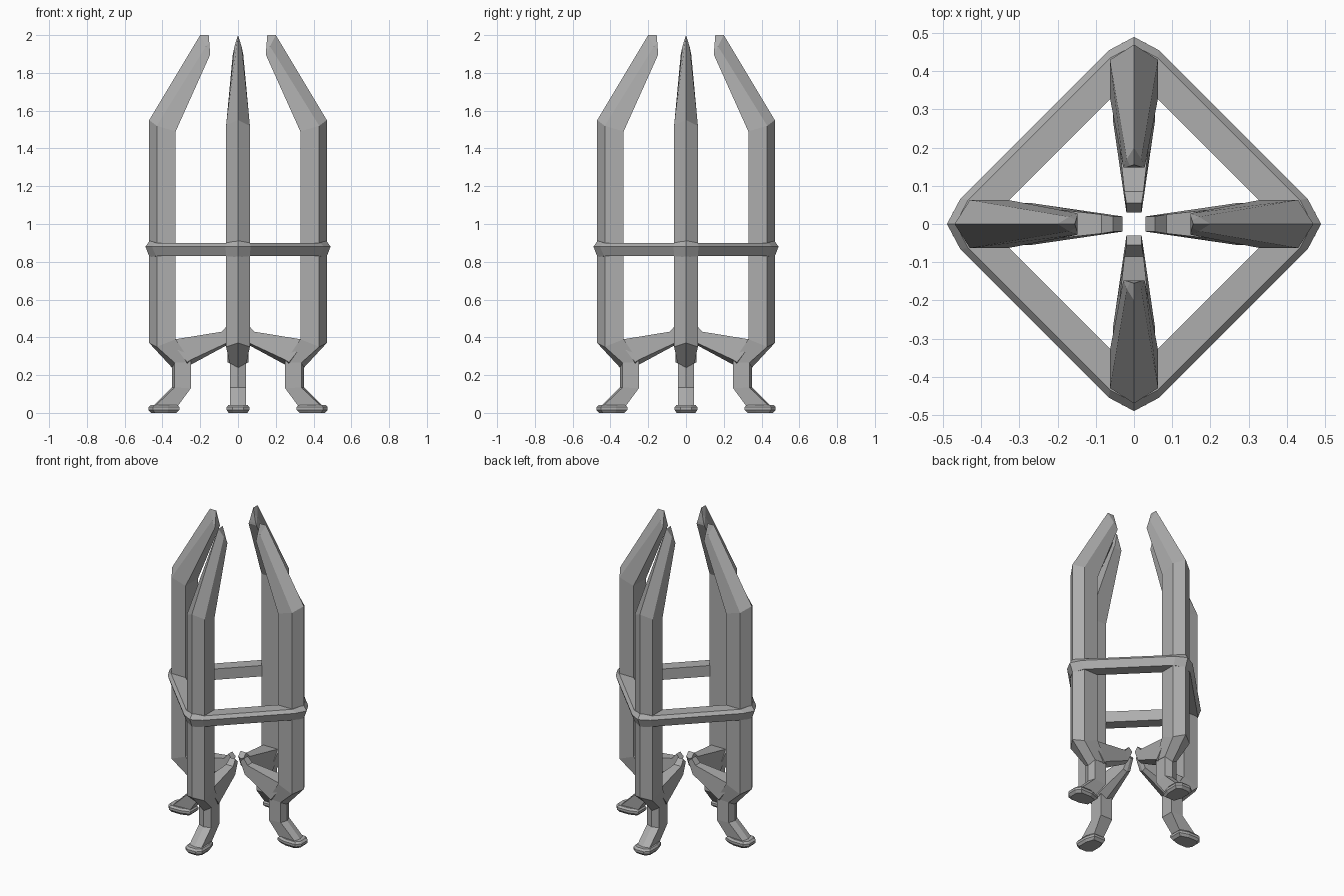
import bpy
import bmesh
from math import pi
from mathutils import Matrix, Vector

cube = bpy.data.objects.get("Cube")
if cube:
    bpy.data.objects.remove(cube)

metal = bpy.data.materials.new("grey metal")
metal.use_nodes = True
GREY = (0.42, 0.42, 0.42, 1)
metal.diffuse_color = GREY
metal.node_tree.nodes["Principled BSDF"].inputs["Base Color"].default_value = GREY


def loft(name, rings, turn=0, closed=False):
    """Skin a list of equal point rings, then spin the part about z."""
    bm = bmesh.new()
    loops = [[bm.verts.new(p) for p in ring] for ring in rings]
    n = len(loops[0])
    pairs = list(zip(loops, loops[1:]))
    if closed:
        pairs.append((loops[-1], loops[0]))
    else:
        bm.faces.new(loops[0])
        bm.faces.new(loops[-1])
    for a, b in pairs:
        for i in range(n):
            j = (i + 1) % n
            bm.faces.new((a[i], a[j], b[j], b[i]))
    bmesh.ops.recalc_face_normals(bm, faces=bm.faces)
    bm.transform(Matrix.Rotation(turn, 4, 'Z'))
    mesh = bpy.data.meshes.new(name)
    bm.to_mesh(mesh)
    bm.free()
    mesh.materials.append(metal)
    obj = bpy.data.objects.new(name, mesh)
    bpy.context.collection.objects.link(obj)


def section(ridge, side, inner, w_side, w_inner):
    """Five-sided section: outer ridge on the middle plane, flat sides and back."""
    return [(ridge[0], 0, ridge[1]),
            (side[0], w_side, side[1]), (inner[0], w_inner, inner[1]),
            (inner[0], -w_inner, inner[1]), (side[0], -w_side, side[1])]


# Upright: straight shaft with a ridge outside, bending in to a narrow tip
upright = [
    section((0.345, 0.235), (0.335, 0.265), (0.25, 0.27), 0.045, 0.045),
    section((0.47, 0.37), (0.43, 0.35), (0.33, 0.39), 0.063, 0.063),
    section((0.47, 1.55), (0.43, 1.52), (0.33, 1.49), 0.063, 0.063),
    section((0.20, 2.0), (0.17, 1.94), (0.148, 1.895), 0.019, 0.028),
    section((0.155, 2.0), (0.152, 1.96), (0.148, 1.91), 0.010, 0.022),
]

# Leg: vertical shin, then an ankle kicking outwards
leg = [
    section((0.35, 0.30), (0.335, 0.30), (0.25, 0.30), 0.043, 0.043),
    section((0.35, 0.135), (0.335, 0.135), (0.25, 0.13), 0.043, 0.043),
    section((0.45, 0.035), (0.44, 0.035), (0.32, 0.035), 0.043, 0.035),
]


def spike_section(top, bottom, w):
    """Flat-topped section with a keel underneath."""
    keel = w / 2
    return [(top[0], w, top[1]), (bottom[0], w, bottom[1] + keel),
            (bottom[0], 0, bottom[1]),
            (bottom[0], -w, bottom[1] + keel), (top[0], -w, top[1])]


# Inner spike: tapers towards the axis and turns up at the end
spike = [
    spike_section((0.36, 0.385), (0.27, 0.24), 0.055),
    spike_section((0.33, 0.39), (0.25, 0.255), 0.052),
    spike_section((0.085, 0.43), (0.065, 0.355), 0.025),
    spike_section((0.055, 0.465), (0.03, 0.43), 0.02),
]


def foot_ring(z, k):
    """Foot outline at height z, scaled by k about its middle."""
    outline = [(0.31, 0.04), (0.37, 0.06), (0.45, 0.06), (0.475, 0.03)]
    half = [(0.395 + (x - 0.395) * k, y * k) for x, y in outline]
    return [(x, y, z) for x, y in half] + [(x, -y, z) for x, y in reversed(half)]


# Foot: chamfered pad
foot = [foot_ring(0, 0.82), foot_ring(0.015, 1), foot_ring(0.03, 1), foot_ring(0.042, 0.85)]

for quarter, name in enumerate(("left", "back", "right", "front")):
    for part, rings in (("upright", upright), ("leg", leg),
                        ("inner_spike", spike), ("foot", foot)):
        loft(f"{name}_{part}", rings, quarter * pi / 2)


def brace_section(inner, outer, rise):
    """Band section with a flat back and a ridge outside."""
    (xi, yi), (xo, yo) = inner, outer
    xt, yt = xo * 0.955, yo * 0.955
    return [(xi, yi, 0.83), (xi, yi, 0.90), (xt, yt, 0.90 + rise),
            (xo, yo, 0.88), (xt, yt, 0.83 - rise / 2)]


# Brace ring: square band with pointed corners that wrap each upright
corner = [
    brace_section((0.34, -0.05), (0.455, -0.066), 0.0),
    brace_section((0.39, 0), (0.49, 0), 0.012),
    brace_section((0.34, 0.05), (0.455, 0.066), 0.0),
]
band = []
for quarter in range(4):
    spin = Matrix.Rotation(quarter * pi / 2, 3, 'Z')
    band += [[spin @ Vector(p) for p in ring] for ring in corner]
loft("brace_ring", band, closed=True)
